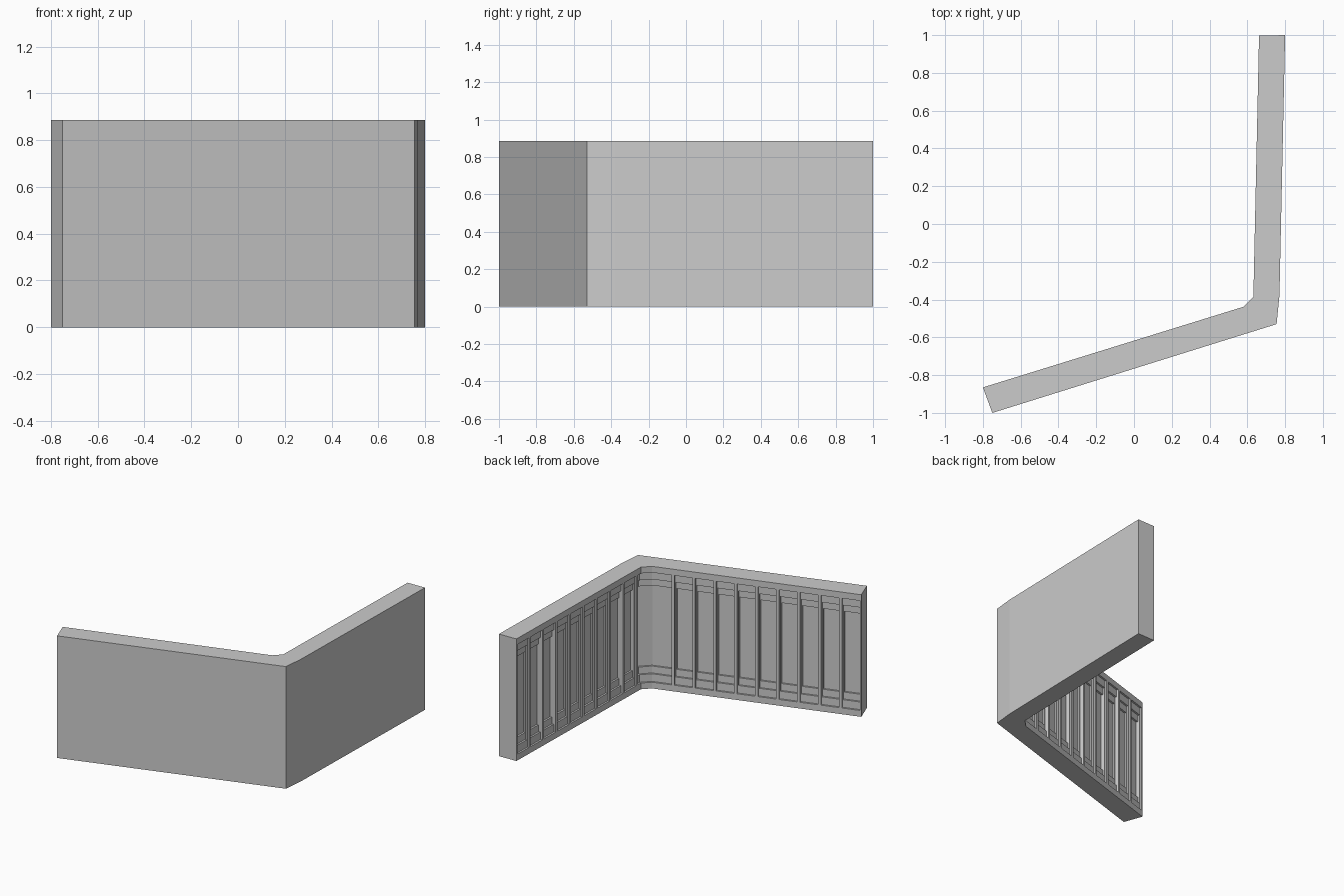
import bpy, bmesh
from mathutils import Vector

if "Cube" in bpy.data.objects:
    bpy.data.objects.remove(bpy.data.objects["Cube"])

H = 0.885
OUTER = [(-0.75, -1.0), (0.755, -0.53), (0.77, -0.38), (0.80, 1.0)]
A, B = Vector((-0.80, -0.865)), Vector((0.58, -0.438))   # inner face, front wing
C, D = Vector((0.632, -0.385)), Vector((0.662, 0.997))   # inner face, side wing
INNER = [D, C, B, A]


def add_prism(bm, pts, z0, z1):
    low = [bm.verts.new((p[0], p[1], z0)) for p in pts]
    high = [bm.verts.new((p[0], p[1], z1)) for p in pts]
    bm.faces.new(low[::-1])
    bm.faces.new(high)
    n = len(pts)
    for i in range(n):
        j = (i + 1) % n
        bm.faces.new((low[i], low[j], high[j], high[i]))


def finish(bm, name):
    bmesh.ops.recalc_face_normals(bm, faces=bm.faces)
    me = bpy.data.meshes.new(name)
    bm.to_mesh(me)
    bm.free()
    ob = bpy.data.objects.new(name, me)
    bpy.context.collection.objects.link(ob)
    return ob


def offset(path, d):
    """Shift a path sideways (positive = right of travel, into the wall)."""
    out = []
    for i, p in enumerate(path):
        ns = []
        for a, b in ((i - 1, i), (i, i + 1)):
            if a >= 0 and b < len(path):
                t = (path[b] - path[a]).normalized()
                ns.append(Vector((t.y, -t.x)))
        n = sum(ns, Vector((0, 0))).normalized()
        out.append(p + n * d / n.dot(ns[0]))
    return out


# Angled wall body
bm = bmesh.new()
add_prism(bm, OUTER + INNER, 0, H)
wall = finish(bm, "corner_wall")

# Stepped recesses on the inner face: (depth, z margin, side margin)
uf, us = (B - A).normalized(), (C - D).normalized()
PF, PS, N = (B - A).length / 10, 0.149, 9
for k, (depth, mz, ms) in enumerate([(0.013, 0.045, 0.010),
                                     (0.026, 0.10, 0.014),
                                     (0.039, 0.15, 0.018)]):
    bm = bmesh.new()
    bays = []
    for i in range(N):
        bays.append([A + uf * (i * PF + ms), A + uf * ((i + 1) * PF - ms)])
        bays.append([D + us * ((i + 1) * PS - ms), D + us * (i * PS + ms)])
    # bay that wraps round the inner corner
    bays.append([A + uf * (N * PF + ms), B, C, D + us * (N * PS + ms)])
    for path in bays:
        add_prism(bm, offset(path, depth) + offset(path, -0.01 - 0.002 * k)[::-1],
                  mz, H - mz)
    cutter = finish(bm, f"recess_cutter_{k + 1}")
    cutter.hide_render = True
    mod = wall.modifiers.new("recess", 'BOOLEAN')
    mod.operation = 'DIFFERENCE'
    mod.solver = 'EXACT'
    mod.object = cutter

# Bake the cuts and drop the cutters
dg = bpy.context.evaluated_depsgraph_get()
baked = bpy.data.meshes.new_from_object(wall.evaluated_get(dg))
wall.modifiers.clear()
wall.data = baked
for ob in list(bpy.data.objects):
    if ob is not wall:
        bpy.data.objects.remove(ob)
